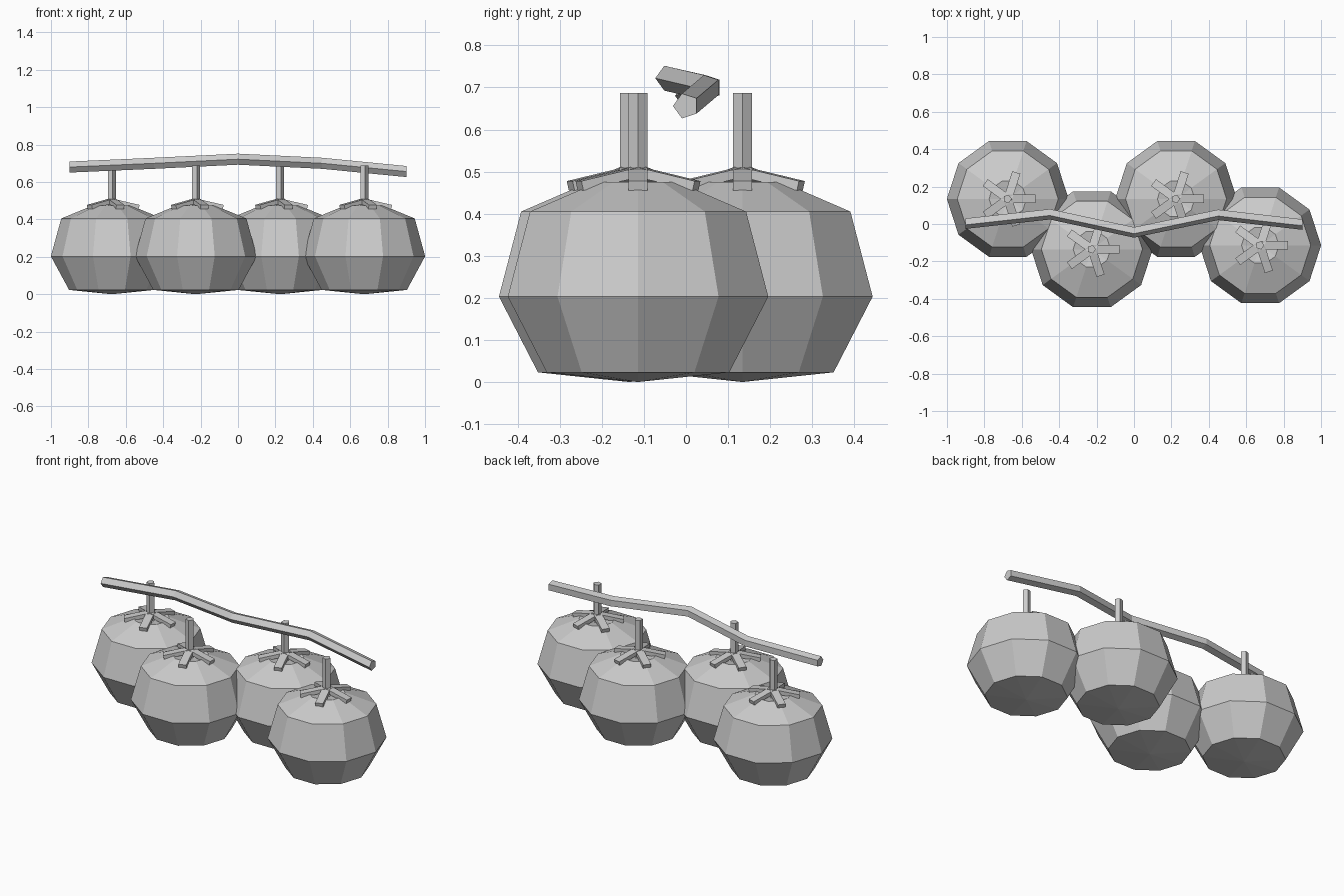
import bpy, bmesh
from math import sin, cos, pi, radians
from mathutils import Matrix, Vector

if "Cube" in bpy.data.objects:
    bpy.data.objects.remove(bpy.data.objects["Cube"])


def finish(name, bm):
    bmesh.ops.recalc_face_normals(bm, faces=bm.faces)
    mesh = bpy.data.meshes.new(name)
    bm.to_mesh(mesh)
    bm.free()
    obj = bpy.data.objects.new(name, mesh)
    bpy.context.collection.objects.link(obj)
    return obj


def bridge(bm, a, b):
    n = len(a)
    for i in range(n):
        bm.faces.new((a[i], a[(i + 1) % n], b[(i + 1) % n], b[i]))


# Ten-sided lathed fruit with a dimple under the stem
def fruit(name, x, y):
    bm = bmesh.new()
    rings = []
    for r, z in [(0.228, 0.023), (0.3255, 0.203), (0.27, 0.405), (0.10, 0.475)]:
        rings.append([bm.verts.new((x + r * cos(2 * pi * i / 10), y + r * sin(2 * pi * i / 10), z))
                      for i in range(10)])
    for a, b in zip(rings, rings[1:]):
        bridge(bm, a, b)
    for ring, z in ((rings[0], 0.0), (rings[-1], 0.455)):
        tip = bm.verts.new((x, y, z))
        for i in range(10):
            bm.faces.new((ring[i], ring[(i + 1) % 10], tip))
    finish(name, bm)


# Five sloping box sepals around the stem
def sepals(name, x, y):
    bm = bmesh.new()
    for k in range(5):
        mat = (Matrix.Translation((x, y, 0.50)) @ Matrix.Rotation(2 * pi * k / 5, 4, 'Z')
               @ Matrix.Rotation(radians(13), 4, 'Y') @ Matrix.Translation((0.075, 0, 0))
               @ Matrix.Diagonal((0.15, 0.045, 0.023, 1)))
        bmesh.ops.create_cube(bm, size=1, matrix=mat)
    finish(name, bm)


# Five-sided upright stem
def stem(name, x, y):
    bm = bmesh.new()
    bmesh.ops.create_cone(bm, cap_ends=True, segments=5, radius1=0.0235, radius2=0.0235,
                          depth=0.237, matrix=Matrix.Translation((x - 0.002, y, 0.5685))
                          @ Matrix.Rotation(-pi / 2, 4, 'Z'))
    finish(name, bm)


for n, (x, y) in enumerate([(-0.675, 0.134), (-0.225, -0.135), (0.225, 0.134), (0.675, -0.114)], 1):
    fruit(f"fruit_{n}", x, y)
    sepals(f"sepals_{n}", x, y)
    stem(f"stem_{n}", x, y)

# Zigzag vine with a five-sided section
bm = bmesh.new()
path = [(-0.9, 0.005, 0.68), (-0.45, 0.055, 0.70), (0, -0.042, 0.722), (0.45, 0.052, 0.70), (0.9, 0.0, 0.656)]
sections = []
for x, y, z in path:
    sections.append([bm.verts.new((x, y + 0.031 * cos(pi + 2 * pi * k / 5),
                                   z + 0.031 * sin(pi + 2 * pi * k / 5))) for k in range(5)])
for a, b in zip(sections, sections[1:]):
    bridge(bm, a, b)
bm.faces.new(sections[0])
bm.faces.new(sections[-1])
finish("vine", bm)
